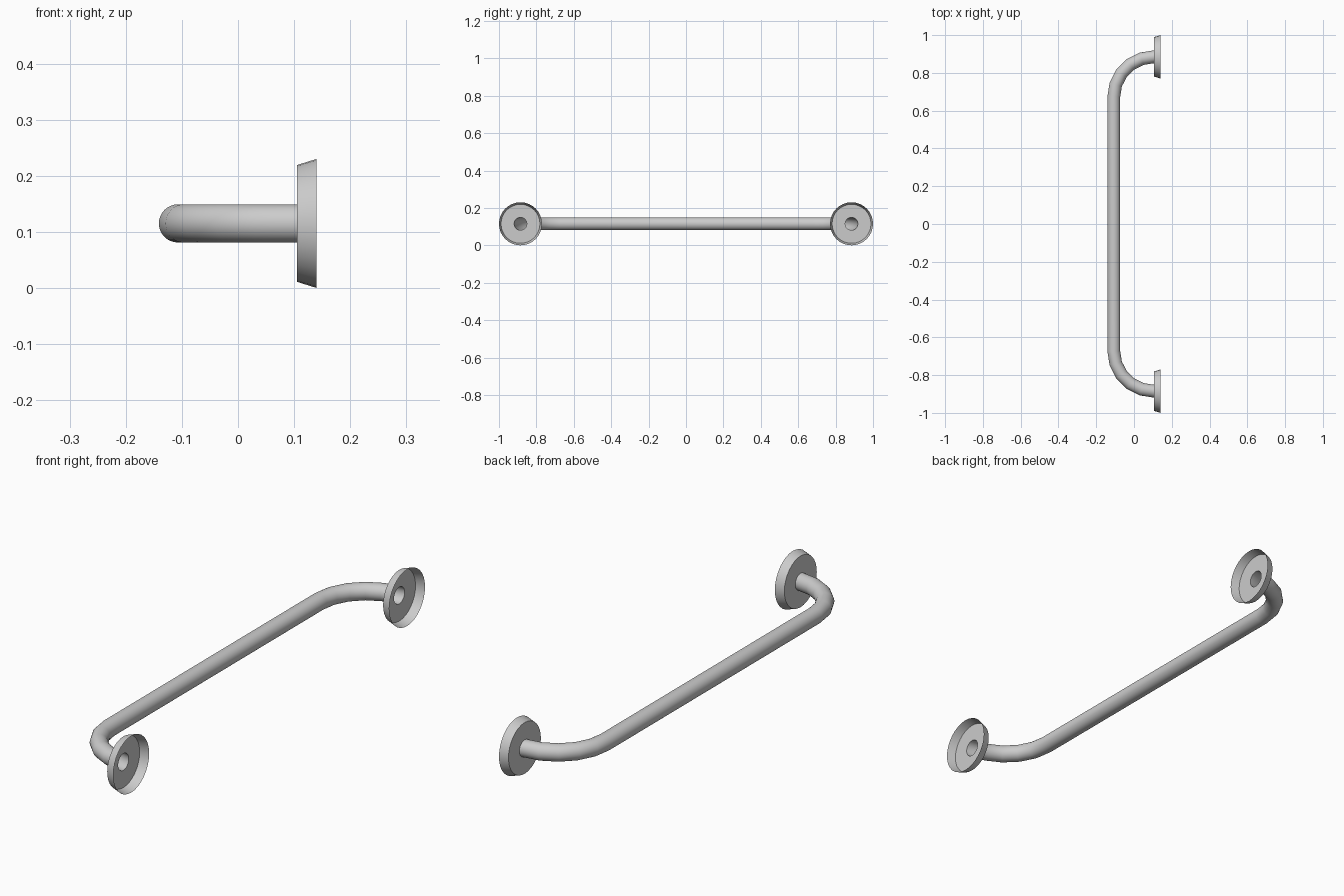
import bpy, bmesh, math
from mathutils import Vector

if "Cube" in bpy.data.objects:
    bpy.data.objects.remove(bpy.data.objects["Cube"])

SIDES = 32
Z = 0.115          # height of the bar axis
TUBE_R = 0.034
BEND_R = 0.212
BEND_STEPS = 5
PLATE_X = 0.105    # plane of the wall plate face
MOUNT_Y = 0.885


def ring(centre, side, radius):
    """Circle spanned by a horizontal direction and z."""
    pts = []
    for i in range(SIDES):
        a = 2 * math.pi * i / SIDES
        pts.append(centre + side * (radius * math.cos(a)) + Vector((0, 0, radius * math.sin(a))))
    return pts


def loft(name, rings):
    bm = bmesh.new()
    loops = [[bm.verts.new(p) for p in r] for r in rings]
    for a, b in zip(loops, loops[1:]):
        for i in range(SIDES):
            j = (i + 1) % SIDES
            bm.faces.new((a[i], a[j], b[j], b[i]))
    me = bpy.data.meshes.new(name)
    bm.to_mesh(me)
    bm.free()
    ob = bpy.data.objects.new(name, me)
    bpy.context.collection.objects.link(ob)
    bpy.ops.object.select_all(action='DESELECT')
    ob.select_set(True)
    bpy.context.view_layer.objects.active = ob
    bpy.ops.object.shade_smooth_by_angle(angle=math.radians(35))
    return ob


# Bar: open tube with a quarter bend at each end
half = []
for k in range(BEND_STEPS + 1):
    a = math.pi / 2 * k / BEND_STEPS
    side = Vector((-math.cos(a), math.sin(a), 0))
    half.append((Vector((PLATE_X, MOUNT_Y - BEND_R, Z)) + side * BEND_R, side))
flip = lambda v: Vector((v.x, -v.y, v.z))
path = [(flip(c), flip(s)) for c, s in reversed(half)] + half
loft("grab_bar", [ring(c, s, TUBE_R) for c, s in path])

# Wall plates: thin flared cups, open at the back, pierced by the tube
for name, y in (("wall_plate_near", -MOUNT_Y), ("wall_plate_far", MOUNT_Y)):
    profile = [(PLATE_X, TUBE_R), (PLATE_X, 0.104), (0.14, 0.115)]
    loft(name, [ring(Vector((x, y, Z)), Vector((0, -1, 0)), r) for x, r in profile])
